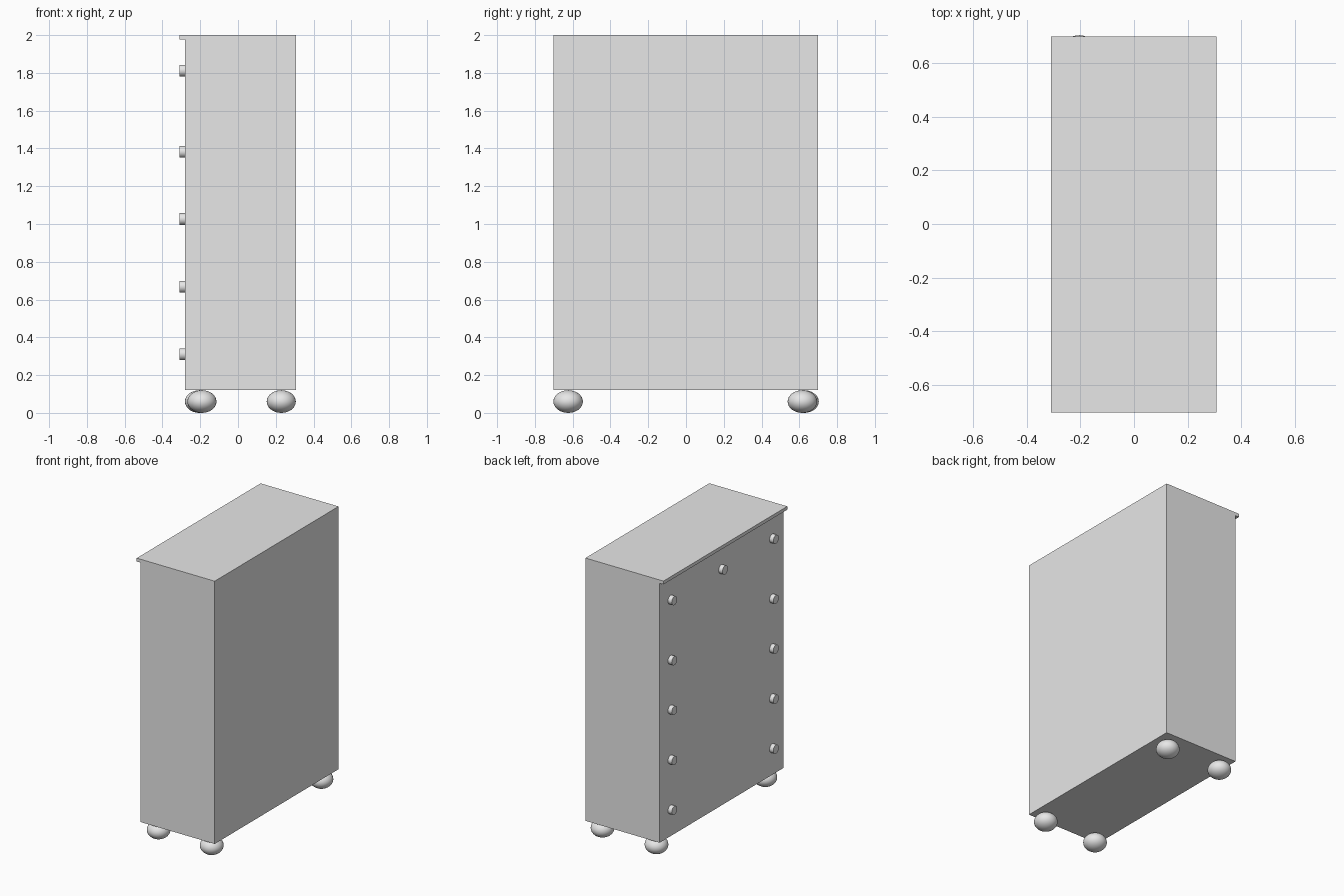
import bpy
import math

if "Cube" in bpy.data.objects:
    bpy.data.objects.remove(bpy.data.objects["Cube"], do_unlink=True)

# One plain grey for the whole cabinet
grey = bpy.data.materials.new("light_grey")
grey.use_nodes = True
grey.diffuse_color = (0.8, 0.8, 0.8, 1)
grey.node_tree.nodes["Principled BSDF"].inputs["Base Color"].default_value = (0.8, 0.8, 0.8, 1)


def finish(name, smooth=False):
    obj = bpy.context.object
    obj.name = name
    obj.data.materials.append(grey)
    bpy.ops.object.transform_apply(location=False, rotation=True, scale=True)
    if smooth:
        bpy.ops.object.shade_smooth_by_angle(angle=math.radians(40))
    return obj


def box(name, low, high):
    bpy.ops.mesh.primitive_cube_add(size=1, location=[(a + b) / 2 for a, b in zip(low, high)])
    bpy.context.object.scale = [b - a for a, b in zip(low, high)]
    return finish(name)


# Cabinet body and the top board that overhangs the drawer side
FACE_X, LIP_X, BACK_X = -0.28, -0.31, 0.307
Y0, Y1 = -0.702, 0.698
LIP_Z = 1.976
box("cabinet_body", (FACE_X, Y0, 0.12), (BACK_X, Y1, LIP_Z))
box("top_board", (LIP_X, Y0, LIP_Z), (BACK_X, Y1, 2.0))


# Drawer knobs: a pair on each row, with one more in the middle of the top row
def knob(name, y, z):
    bpy.ops.mesh.primitive_cylinder_add(vertices=32, radius=0.031, depth=0.04,
                                        location=(LIP_X + 0.02, y, z),
                                        rotation=(0, math.pi / 2, 0))
    finish(name, smooth=True)


for row, z in enumerate((1.812, 1.382, 1.026, 0.668, 0.311), 1):
    for side, y in (("near", -0.575), ("far", 0.573)):
        knob(f"knob_row_{row}_{side}", y, z)
knob("knob_row_1_middle", 0.0, 1.812)

# Flattened ball feet
for name, x, y in (("foot_front_right", -0.191, -0.624),
                   ("foot_back_right", -0.204, 0.625),
                   ("foot_front_left", 0.229, -0.624),
                   ("foot_back_left", 0.229, 0.616)):
    bpy.ops.mesh.primitive_uv_sphere_add(segments=32, ring_count=16, radius=1,
                                         location=(x, y, 0.06))
    bpy.context.object.scale = (0.077, 0.078, 0.06)
    finish(name, smooth=True)
